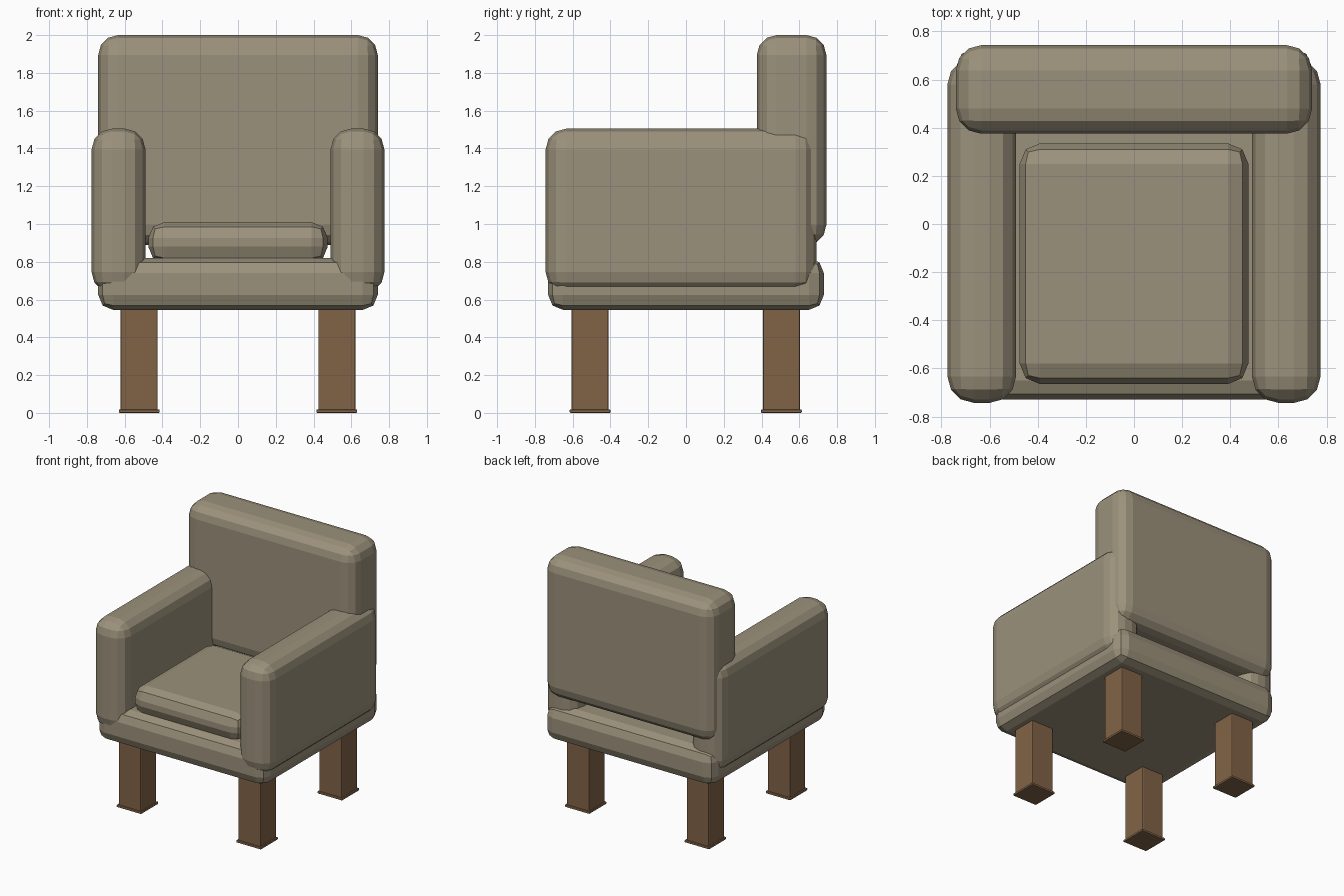
import bpy

cube = bpy.data.objects.get("Cube")
if cube:
    bpy.data.objects.remove(cube, do_unlink=True)


def material(name, colour):
    mat = bpy.data.materials.new(name)
    mat.use_nodes = True
    mat.diffuse_color = (*colour, 1)
    bsdf = mat.node_tree.nodes["Principled BSDF"]
    bsdf.inputs["Base Color"].default_value = (*colour, 1)
    bsdf.inputs["Roughness"].default_value = 0.8
    return mat


fabric = material("taupe fabric", (0.33, 0.285, 0.2))
wood = material("brown wood", (0.22, 0.125, 0.062))


def rounded_box(name, mat, x, y, z, radius, segments):
    """Box spanning the given (min, max) ranges, with bevelled edges."""
    spans = (x, y, z)
    bpy.ops.mesh.primitive_cube_add(size=1, location=[(a + b) / 2 for a, b in spans])
    box = bpy.context.object
    box.name = box.data.name = name
    box.scale = [b - a for a, b in spans]
    bpy.ops.object.transform_apply(location=False, rotation=False, scale=True)
    bevel = box.modifiers.new("Rounded edges", "BEVEL")
    bevel.width = radius
    bevel.segments = segments
    box.data.materials.append(mat)
    return box


# Upholstered body
rounded_box("seat_base", fabric, (-0.74, 0.74), (-0.73, 0.73), (0.545, 0.82), 0.08, 2)
rounded_box("seat_cushion", fabric, (-0.475, 0.475), (-0.665, 0.335), (0.795, 1.01), 0.085, 2)
rounded_box("backrest", fabric, (-0.74, 0.74), (0.375, 0.743), (0.89, 2.0), 0.105, 3)

for side, sign in (("left", 1), ("right", -1)):
    # Armrest
    rounded_box(side + "_armrest", fabric, sorted((sign * 0.49, sign * 0.775)),
                (-0.743, 0.69), (0.635, 1.505), 0.11, 3)
    # Legs with thin foot pads
    for end, y in (("front", -0.508), ("back", 0.505)):
        x = sign * 0.523
        for part, half, z, radius in (("leg", 0.098, (0.01, 0.56), 0.008),
                                      ("foot_pad", 0.108, (0, 0.018), 0.005)):
            rounded_box(f"{end}_{side}_{part}", wood, (x - half, x + half),
                        (y - half, y + half), z, radius, 2)
